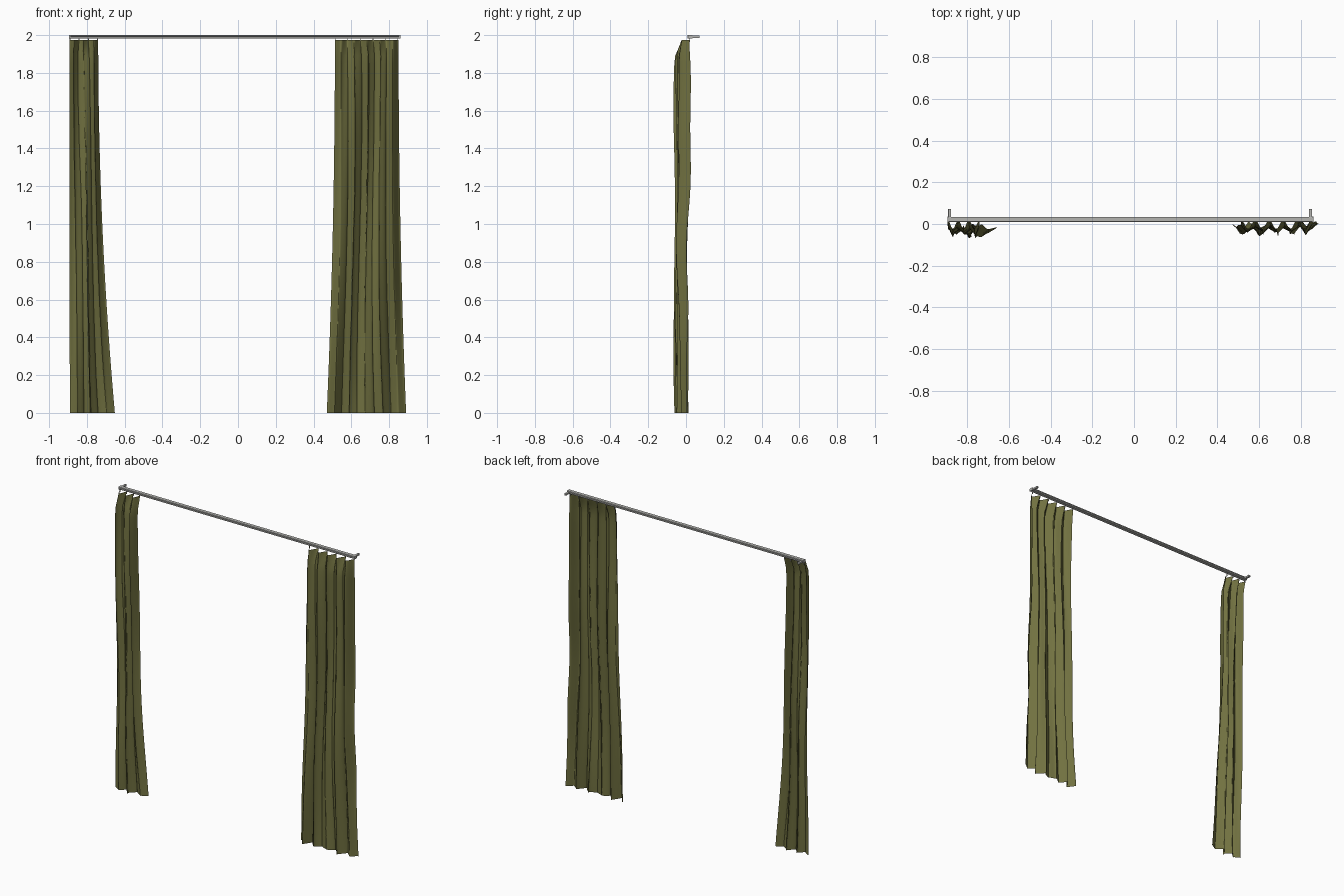
import bpy, bmesh, math
from math import sin, cos, pi

cube = bpy.data.objects.get("Cube")
if cube:
    bpy.data.objects.remove(cube)


def material(name, rgb):
    m = bpy.data.materials.new(name)
    m.use_nodes = True
    m.diffuse_color = (*rgb, 1)
    m.node_tree.nodes["Principled BSDF"].inputs["Base Color"].default_value = (*rgb, 1)
    return m


olive = material("olive fabric", (0.165, 0.165, 0.052))
grey = material("grey metal", (0.46, 0.46, 0.44))

RAIL_Y, TOP, HEM_ROWS, STEPS = 0.022, 1.975, 48, 14


def finish(name, bm, mat):
    mesh = bpy.data.meshes.new(name)
    bm.to_mesh(mesh)
    bm.free()
    mesh.materials.append(mat)
    ob = bpy.data.objects.new(name, mesh)
    bpy.context.collection.objects.link(ob)
    return ob


def smooth(ob, angle):
    bpy.ops.object.select_all(action='DESELECT')
    ob.select_set(True)
    bpy.context.view_layer.objects.active = ob
    bpy.ops.object.shade_smooth_by_angle(angle=angle)


def box(name, lo, hi, bevel=0.0):
    bm = bmesh.new()
    bmesh.ops.create_cube(bm, size=1)
    for v in bm.verts:
        v.co = [(a + b) / 2 + c * (b - a) for a, b, c in zip(lo, hi, v.co)]
    if bevel:
        bmesh.ops.bevel(bm, geom=bm.edges[:], offset=bevel, segments=2,
                        affect='EDGES', profile=0.5)
    return finish(name, bm, grey)


def curtain(name, top, bottom, folds, seed, front, edge_flick):
    """Hanging sheet: wavy cross-section that drifts down the drop."""
    bm = bmesh.new()
    cols = folds * STEPS
    rows = []
    for r in range(HEM_ROWS + 1):
        d = r / HEM_ROWS                       # 0 at the rail, 1 at the hem
        z = TOP * (1 - d)
        x0, x1 = (a + (b - a) * d ** 2 for a, b in zip(top, bottom))
        hang = min(1, (TOP - z) / 0.09)        # cloth rolls forward below the heading
        row = []
        for c in range(cols + 1):
            u = c / cols
            inner = sin(pi * u)
            k = u * folds
            drift = 0.13 * inner * hang * sin(5 * d + seed + 4 * u)
            wave = cos(2 * pi * (k + drift))
            depth = 0.021 + 0.010 * hang * sin(seed + 2.3 * k + 4 * d)
            y = -0.002 + (front + 0.002) * hang + depth * wave
            y += 0.005 * sin(11 * d + seed + 3 * u) * hang
            y += edge_flick * hang * max(0, u * 4 - 3) * (0.75 + 0.25 * sin(20 * d))
            x = x0 + (x1 - x0) * u
            x -= inner * hang * 0.010 * sin(4 * pi * (k + drift))
            row.append(bm.verts.new((x, y, z)))
        rows.append(row)
    for a, b in zip(rows, rows[1:]):
        for c in range(cols):
            bm.faces.new((a[c], b[c], b[c + 1], a[c + 1]))
    ob = finish(name, bm, olive)
    smooth(ob, math.radians(70))

    # Small hooks joining the back of each fold to the rail
    for i in range(folds + 1):
        x = top[0] + (top[1] - top[0]) * i / folds
        x = min(max(x, top[0] + 0.004), top[1] - 0.004)
        box(f"{name}_hook_{i + 1}", (x - 0.002, RAIL_Y - 0.004, TOP - 0.012),
            (x + 0.002, RAIL_Y, 1.985))


# Curtains
curtain("right_curtain", (-0.893, -0.74), (-0.89, -0.652), 3, 0.6, -0.033, 0.0)
curtain("left_curtain", (0.513, 0.85), (0.47, 0.89), 5, 2.0, -0.022, 0.018)

# Rail: two rounded strips with a slim web between them
box("rail_upper_strip", (-0.892, 0.010, 1.991), (0.857, 0.034, 2.0), 0.003)
box("rail_lower_strip", (-0.892, 0.010, 1.982), (0.857, 0.034, 1.991), 0.003)
for side, x in (("right", -0.894), ("left", 0.852)):
    box(f"{side}_end_cap", (x, 0.009, 1.981), (x + 0.008, 0.035, 2.0), 0.001)

# Wall brackets
for side, x in (("right", -0.883), ("left", 0.846)):
    box(f"{side}_bracket", (x - 0.007, 0.03, 1.985), (x + 0.007, 0.072, 1.997), 0.001)
